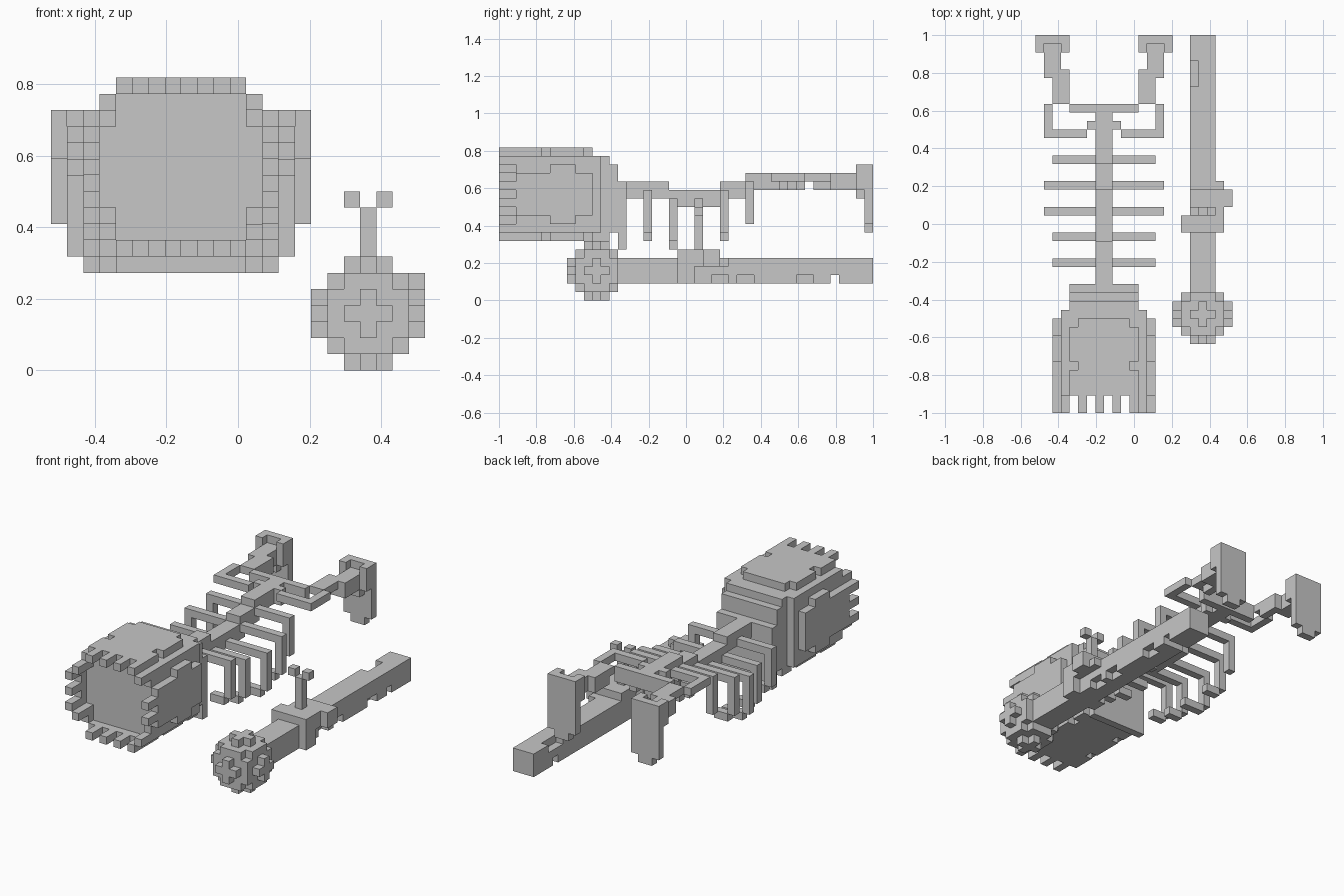
import bpy, bmesh
from mathutils import Vector

old = bpy.data.objects.get("Cube")
if old:
    bpy.data.objects.remove(old)

GRID = 22.0                       # cells per unit
ORIGIN = Vector((11.5, 22, 0))

stone = bpy.data.materials.new("plain_grey")
stone.use_nodes = True
COLOUR = (0.57, 0.57, 0.57, 1)
stone.diffuse_color = COLOUR
stone.node_tree.nodes["Principled BSDF"].inputs["Base Color"].default_value = COLOUR


def box(x, y, z):
    """Cells of a block; each argument is a (start, end) span."""
    return {(i, j, k) for i in range(*x) for j in range(*y) for k in range(*z)}


def both(cells):
    """Add the mirror image across the body's middle plane."""
    return cells | {(15 - i, j, k) for i, j, k in cells}


def build(name, cells):
    """Make one blocky mesh from the outer faces of the cells."""
    bm = bmesh.new()
    verts = {}

    def corner(p):
        p = tuple(p)
        if p not in verts:
            verts[p] = bm.verts.new((Vector(p) - ORIGIN) / GRID)
        return verts[p]

    for c in cells:
        for axis in range(3):
            for side in (0, 1):
                near = list(c)
                near[axis] += 1 if side else -1
                if tuple(near) in cells:
                    continue
                u, v = (axis + 1) % 3, (axis + 2) % 3
                ring = []
                for a, b in ((0, 0), (1, 0), (1, 1), (0, 1)):
                    p = list(c)
                    p[axis] += side
                    p[u] += a
                    p[v] += b
                    ring.append(corner(p))
                bm.faces.new(ring if side else ring[::-1])
    bmesh.ops.dissolve_limit(bm, angle_limit=0.01, verts=bm.verts[:], edges=bm.edges[:])
    mesh = bpy.data.meshes.new(name)
    bm.to_mesh(mesh)
    bm.free()
    mesh.materials.append(stone)
    ob = bpy.data.objects.new(name, mesh)
    bpy.context.collection.objects.link(ob)
    return ob


# Skull: stepped core with a shallow recess in the front
skull = box((4, 12), (2, 13), (8, 17)) | box((3, 13), (2, 12), (8, 17))
skull |= box((4, 12), (13, 14), (8, 16)) | box((4, 12), (14, 15), (6, 14))
skull -= box((4, 12), (2, 3), (8, 17)) | box((3, 13), (2, 3), (10, 15))

# Raised plates on the top, bottom and cheeks, with nicked edges
plates = box((4, 12), (2, 11), (17, 18)) | box((4, 12), (2, 13), (7, 8))
for y in (5, 10):
    plates -= both(box((4, 5), (y, y + 1), (7, 18)))
cheek = box((2, 3), (2, 11), (10, 15)) | box((2, 3), (6, 9), (9, 16))
build("skull", skull | plates | both(cheek))

# Teeth: every second cell of the ring around the recess
ring = box((4, 12), (0, 2), (17, 18)) | box((4, 12), (0, 2), (7, 8))
ring |= both(box((3, 4), (0, 2), (15, 17)) | box((3, 4), (0, 2), (8, 10)))
ring |= both(box((2, 3), (0, 2), (10, 15)))
build("teeth", {(i, j, k) for i, j, k in ring if (i + k) % 2 == 0})

# Spine: dips in the middle and rises to the hips
spine = box((7, 9), (15, 20), (12, 14)) | box((7, 9), (20, 27), (11, 13))
spine |= box((7, 9), (26, 30), (12, 14)) | box((7, 9), (29, 35), (13, 15))
spine |= box((6, 10), (33, 34), (13, 15))
build("spine", spine)

# Ribs: cross bar, hanging sides and hooks turned inward
for n, (y, out, top, low, hook) in enumerate((
        (17, 2, 13, 7, 2), (20, 2, 12, 6, 2), (23, 1, 12, 6, 3),
        (26, 1, 13, 7, 2), (29, 2, 14, 9, 0))):
    row = (y, y + 1)
    rib = box((out, 15 - out + 1), row, (top - 1, top))
    drop = low + 1 if hook else low
    rib |= both(box((out, out + 1), row, (drop, top)))
    rib |= both(box((out + 1, out + 1 + hook), row, (low, low + 1)))
    build(f"rib_{n + 1}", rib)

# Pelvis: rear bar with a loop on each side
pelvis = box((4, 12), (35, 36), (13, 15))
pelvis |= both(box((1, 2), (32, 36), (14, 15)) | box((1, 6), (32, 33), (14, 15)))
build("pelvis", pelvis)

# Legs and upright feet, each foot with two ankle knobs
leg = box((2, 4), (36, 40), (14, 15)) | box((3, 4), (37, 40), (13, 15))
leg |= box((1, 3), (39, 43), (13, 15))
foot = box((0, 4), (43, 44), (9, 16)) | box((1, 3), (43, 44), (8, 9))
foot |= box((0, 1), (42, 43), (13, 16)) | box((3, 4), (42, 43), (13, 16))
foot |= box((1, 3), (42, 43), (12, 15))
for side in ("right", "left"):
    for part, cells in (("leg", leg), ("foot", foot)):
        if side == "left":
            cells = {(15 - i, j, k) for i, j, k in cells}
        build(f"{side}_{part}", cells)

# Mace head: rough ball of cells
ball = {(19 + a, 11 + b, 3 + c)
        for a in range(-3, 4) for b in range(-3, 4) for c in range(-3, 4)
        if a * a + b * b + c * c <= 10}
build("mace_head", ball)

# Mace shaft with chips broken out of its edges
shaft = box((18, 21), (14, 44), (2, 5))
shaft -= box((18, 19), (38, 41), (4, 5))
shaft -= box((18, 21), (39, 40), (2, 3))
for y in ((25, 27), (28, 30), (35, 37)):
    shaft -= box((20, 21), y, (2, 3))
build("mace_shaft", shaft)

# Collar around the shaft, and the thin forked stalk above it
collar = box((17, 22), (21, 23), (2, 6)) | box((18, 22), (23, 24), (4, 6))
collar |= box((18, 23), (24, 26), (4, 6)) | box((21, 22), (26, 27), (4, 5))
build("mace_collar", collar)
stalk = box((19, 20), (23, 24), (6, 10))
for i in (18, 20):
    stalk |= box((i, i + 1), (23, 24), (10, 11))
build("forked_stalk", stalk)
